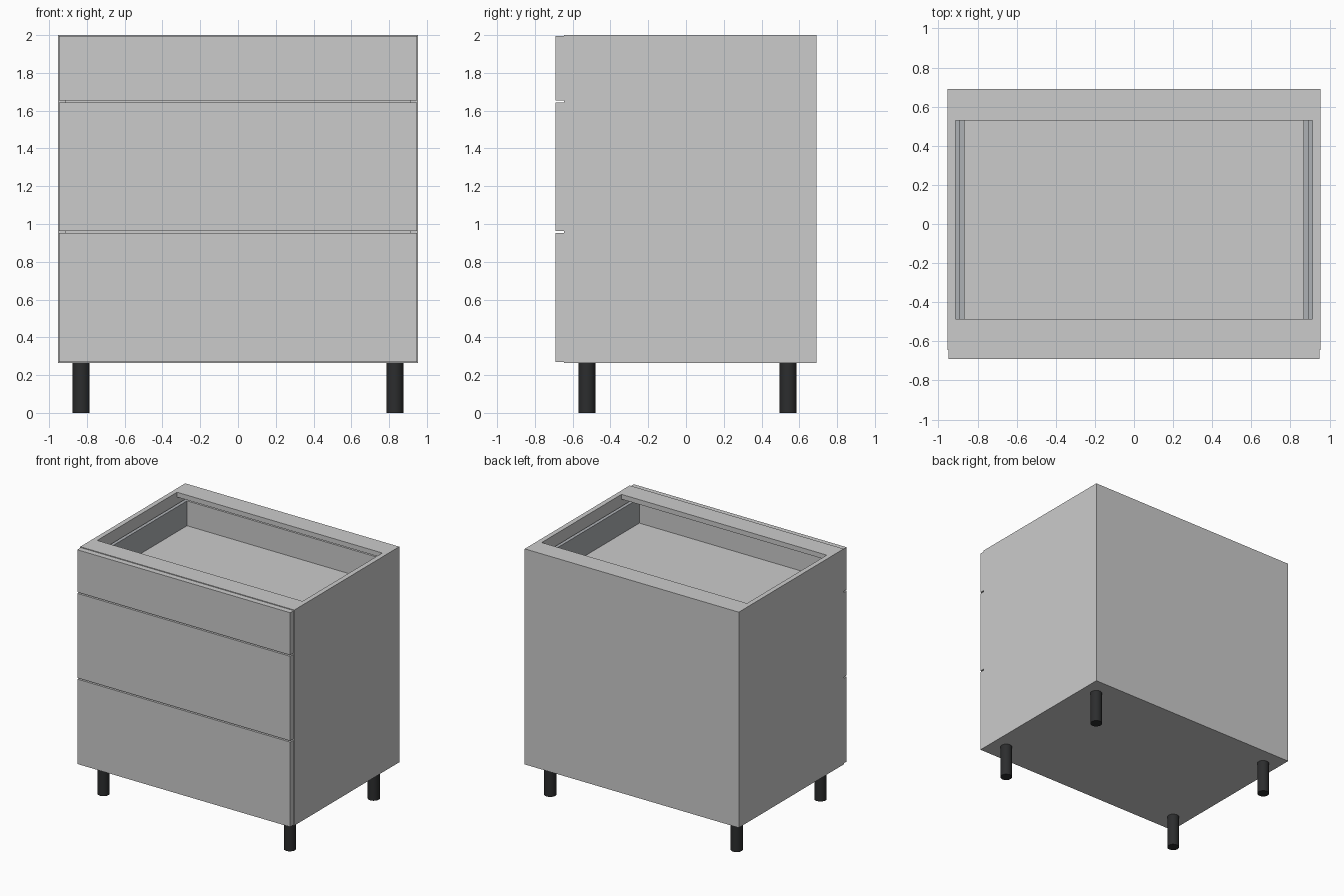
import bpy

if "Cube" in bpy.data.objects:
    bpy.data.objects.remove(bpy.data.objects["Cube"])


def material(name, rgb):
    m = bpy.data.materials.new(name)
    m.diffuse_color = (*rgb, 1)
    m.use_nodes = True
    m.node_tree.nodes["Principled BSDF"].inputs["Base Color"].default_value = m.diffuse_color
    return m


BLACK = material("black_plastic", (0.025, 0.026, 0.027))
METAL = material("drawer_metal", (0.42, 0.44, 0.46))


def box(name, x, y, z, mat=None):
    """Box from (min, max) pairs."""
    bpy.ops.mesh.primitive_cube_add(size=1, location=[(a + b) / 2 for a, b in (x, y, z)])
    ob = bpy.context.object
    ob.name = name
    ob.scale = [b - a for a, b in (x, y, z)]
    bpy.ops.object.transform_apply(location=False, rotation=False, scale=True)
    if mat:
        ob.data.materials.append(mat)
    return ob


def pair(name, x, y, z, mat=None):
    """The box and its mirror across x = 0."""
    box("right_" + name, x, y, z, mat)
    box("left_" + name, (-x[1], -x[0]), y, z, mat)


HW, INNER = 0.953, 0.914        # outer and inner half widths
FRONT, BACK = -0.645, 0.69      # carcass depth
BASE, TOP, T = 0.265, 2.0, 0.039
SPAN = (-INNER, INNER)

# Carcass
pair("side_panel", (INNER, HW), (FRONT, BACK), (BASE, TOP))
box("bottom_panel", SPAN, (FRONT, BACK - 0.02), (BASE, BASE + T))
box("back_panel", SPAN, (BACK - 0.02, BACK), (BASE, TOP))
box("front_top_rail", SPAN, (FRONT, -0.485), (TOP - T, TOP))
box("back_top_rail", SPAN, (0.53, BACK - 0.02), (TOP - T, TOP))

# Drawers: front z range, then box floor and box top
drawers = {
    "lower": (0.270, 0.953, 0.36, 0.78),
    "middle": (0.963, 1.643, 1.02, 1.44),
    "upper": (1.653, 1.994, 1.69, 1.92),
}
for name, (z0, z1, floor, rim) in drawers.items():
    box(name + "_drawer_front", (-0.948, 0.948), (-0.69, FRONT), (z0, z1))
    box(name + "_drawer_floor", (-0.867, 0.867), (FRONT, 0.62), (floor, floor + 0.03))
    box(name + "_drawer_back", (-0.867, 0.867), (0.59, 0.62), (floor + 0.03, rim))
    pair(name + "_drawer_side", (0.867, 0.894), (FRONT, 0.62), (floor, rim), METAL)
    pair(name + "_drawer_runner", (0.894, INNER), (FRONT, 0.60), (floor, floor + 0.06), METAL)

# Legs
for side, x in (("left", -0.83), ("right", 0.83)):
    for end, y in (("front", -0.525), ("back", 0.541)):
        bpy.ops.mesh.primitive_cylinder_add(vertices=32, radius=0.045, depth=BASE,
                                            location=(x, y, BASE / 2))
        leg = bpy.context.object
        leg.name = f"{end}_{side}_leg"
        leg.data.materials.append(BLACK)
        bpy.ops.object.shade_smooth_by_angle()
